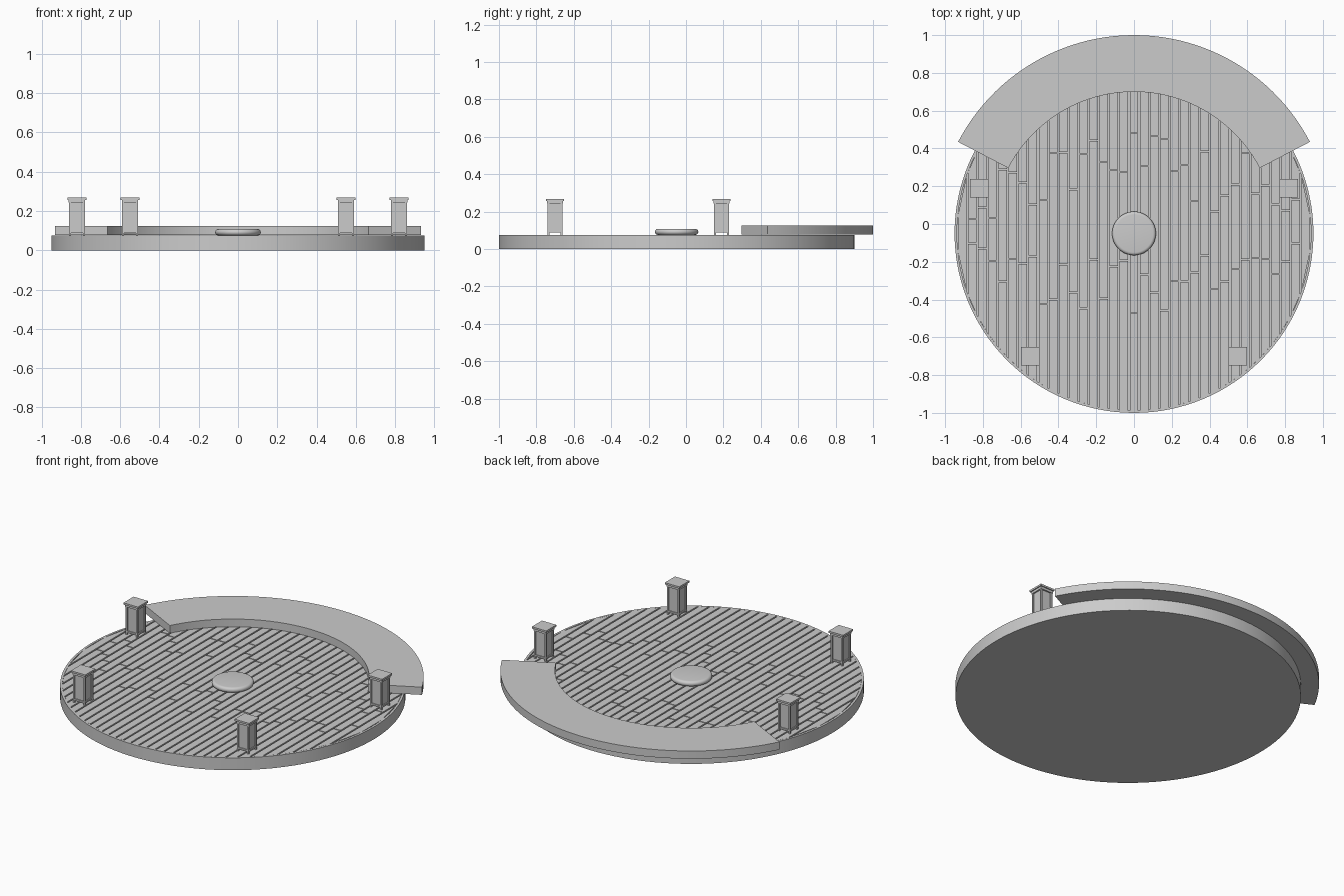
import bpy, bmesh, math, random
from mathutils import Matrix

cube = bpy.data.objects.get("Cube")
if cube:
    bpy.data.objects.remove(cube, do_unlink=True)

random.seed(4)
CY = -0.05            # centre of the round platform
R, RIM = 0.95, 0.937  # outer radius and inner edge of the rim
FLOOR, DECK = 0.057, 0.075

grey = bpy.data.materials.new("plain grey")
grey.use_nodes = True
grey.diffuse_color = (0.6, 0.6, 0.6, 1)
grey.node_tree.nodes["Principled BSDF"].inputs["Base Color"].default_value = (0.6, 0.6, 0.6, 1)


def finish(bm, name, smooth=False):
    bmesh.ops.recalc_face_normals(bm, faces=bm.faces)
    mesh = bpy.data.meshes.new(name)
    bm.to_mesh(mesh)
    bm.free()
    mesh.materials.append(grey)
    obj = bpy.data.objects.new(name, mesh)
    bpy.context.collection.objects.link(obj)
    if smooth:
        bpy.ops.object.select_all(action='DESELECT')
        obj.select_set(True)
        bpy.context.view_layer.objects.active = obj
        bpy.ops.object.shade_smooth_by_angle(angle=math.radians(35))
    return obj


def lathe(name, profile, segments):
    """Spin a radius/height profile round the platform centre."""
    bm = bmesh.new()
    verts = [bm.verts.new((r, CY, z)) for r, z in profile]
    edges = [bm.edges.new(pair) for pair in zip(verts, verts[1:])]
    bmesh.ops.spin(bm, geom=verts + edges, cent=(0, CY, 0), axis=(0, 0, 1),
                   angle=math.tau, steps=segments, use_merge=True)
    bmesh.ops.remove_doubles(bm, verts=bm.verts, dist=1e-5)
    return finish(bm, name, True)


def prism(bm, outline, z0, z1):
    """Extrude a flat outline upward."""
    face = bm.faces.new([bm.verts.new((x, y, z0)) for x, y in outline])
    top = bmesh.ops.extrude_face_region(bm, geom=[face])["geom"]
    bmesh.ops.translate(bm, vec=(0, 0, z1 - z0),
                        verts=[v for v in top if isinstance(v, bmesh.types.BMVert)])


def box(bm, x, y, z0, z1, width):
    m = Matrix.Translation((x, y, (z0 + z1) / 2)) @ Matrix.Diagonal((width, width, z1 - z0, 1))
    bmesh.ops.create_cube(bm, size=1, matrix=m)


# Platform with a raised rim around the sunken floor
lathe("platform", [(0, 0), (R, 0), (R, DECK), (RIM, DECK), (RIM, FLOOR), (0, FLOOR)], 128)

# Deck boards, cut into staggered lengths and trimmed to the rim
PITCH, GAP, JOINT = 0.0535, 0.009, 0.006
bm = bmesh.new()
for i in range(-17, 18):
    x0, x1 = i * PITCH - (PITCH - GAP) / 2, i * PITCH + (PITCH - GAP) / 2
    reach = [math.sqrt(max(RIM ** 2 - x * x, 0.0004)) for x in (x0, x1)]
    span = min(reach)
    joints = []
    if span > 0.2:
        joints = [random.uniform(0.12, 0.6) * span, -random.uniform(0.12, 0.5) * span]
    stops = [-span] + sorted(joints) + [span]
    for k, (a, b) in enumerate(zip(stops, stops[1:])):
        low, high = (a + JOINT / 2,) * 2, (b - JOINT / 2,) * 2
        if k == 0:
            low = [-r for r in reach]
        if k == len(stops) - 2:
            high = reach
        prism(bm, [(x0, CY + low[0]), (x1, CY + low[1]),
                   (x1, CY + high[1]), (x0, CY + high[0])], FLOOR, DECK)
finish(bm, "deck_boards")

# Curved bench around the back
start, steps = math.radians(27.5), 48
angles = [start + (math.pi - 2 * start) * k / steps for k in range(steps + 1)]
arc = lambda r, seq: [(r * math.cos(a), CY + r * math.sin(a)) for a in seq]
bm = bmesh.new()
prism(bm, arc(1.05, angles) + arc(0.75, reversed(angles)), 0.078, 0.125)
finish(bm, "curved_bench", True)

# Rounded cushion in the middle
edge = [(0.1 + 0.016 * math.cos(t), 0.092 + 0.016 * math.sin(t))
        for t in (math.pi * (k / 10 - 0.5) for k in range(11))]
lathe("centre_cushion", [(0, 0.076)] + edge + [(0, 0.108)], 48)

# Four lanterns: feet and corner posts, recessed body, sills and cap
for side, tag in ((1, "left"), (-1, "right")):
    for x, y, place in ((0.82, 0.19, "back"), (0.55, -0.70, "front")):
        bm = bmesh.new()
        cx = side * x
        for dx in (-0.035, 0.035):
            for dy in (-0.035, 0.035):
                box(bm, cx + dx, y + dy, DECK, 0.255, 0.01)
        box(bm, cx, y, 0.09, 0.25, 0.066)
        box(bm, cx, y, 0.088, 0.098, 0.078)
        box(bm, cx, y, 0.243, 0.257, 0.084)
        box(bm, cx, y, 0.257, 0.268, 0.097)
        finish(bm, f"{place}_{tag}_lantern")
